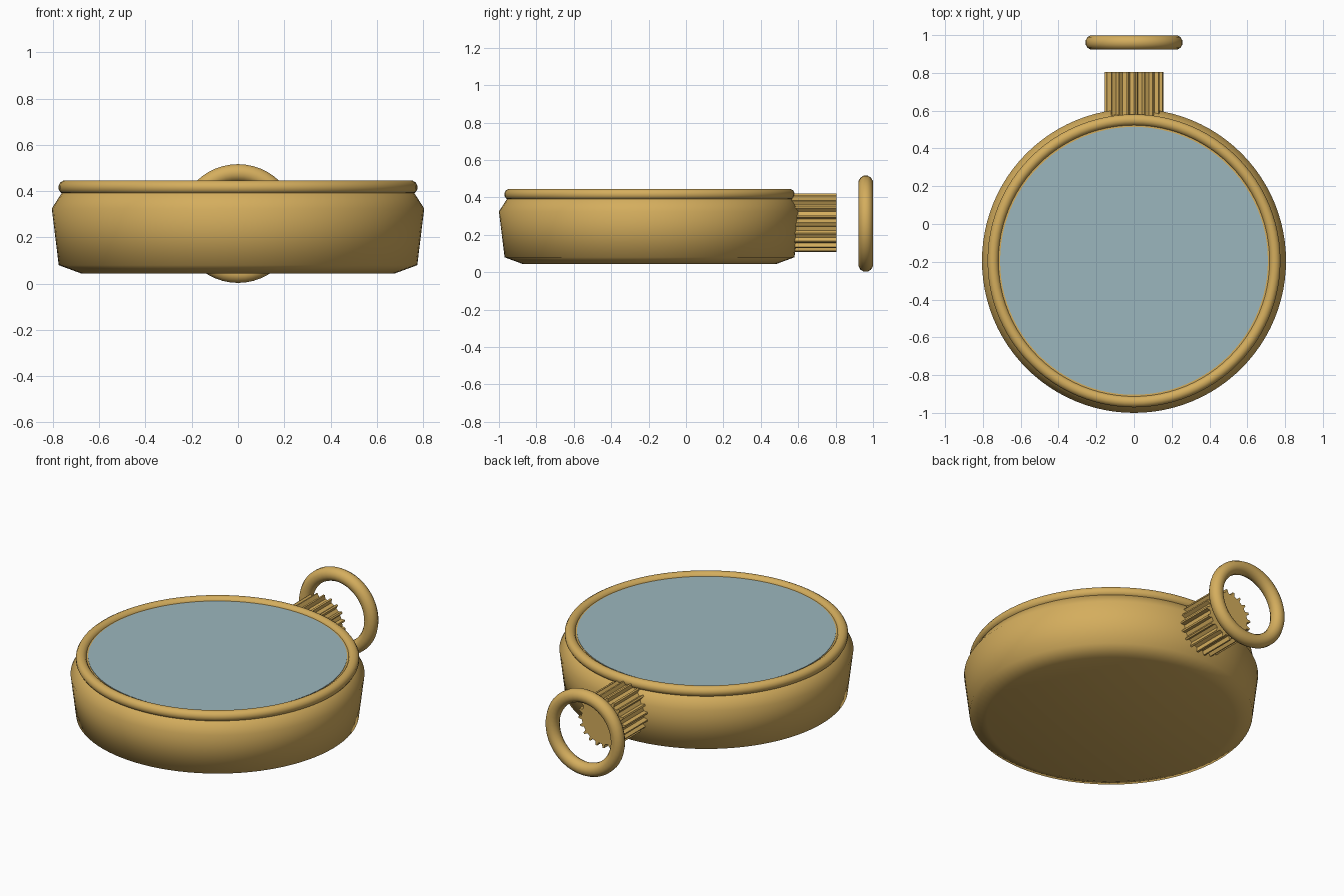
import bpy, bmesh, math
from mathutils import Matrix, Vector

if "Cube" in bpy.data.objects:
    bpy.data.objects.remove(bpy.data.objects["Cube"])

CY = -0.195  # centre of the case in y
SEG = 96


def material(name, rgb):
    m = bpy.data.materials.new(name)
    m.diffuse_color = (*rgb, 1)
    m.use_nodes = True
    m.node_tree.nodes["Principled BSDF"].inputs["Base Color"].default_value = m.diffuse_color
    return m


gold = material("gold", (0.66, 0.42, 0.11))
glass_blue = material("glass blue", (0.33, 0.47, 0.51))


def finish(name, bm, mat, angle=None):
    bmesh.ops.recalc_face_normals(bm, faces=bm.faces)
    me = bpy.data.meshes.new(name)
    bm.to_mesh(me)
    bm.free()
    ob = bpy.data.objects.new(name, me)
    bpy.context.collection.objects.link(ob)
    me.materials.append(mat)
    if angle:
        bpy.ops.object.select_all(action='DESELECT')
        ob.select_set(True)
        bpy.context.view_layer.objects.active = ob
        bpy.ops.object.shade_smooth_by_angle(angle=math.radians(angle))
    return ob


def lathe(name, profile, mat, matrix, seg=SEG, closed=False, angle=70):
    """Spin (radius, height) points about z, then place the result."""
    bm = bmesh.new()
    rings = []
    for r, z in profile:
        rings.append([bm.verts.new((r * math.cos(2 * math.pi * i / seg),
                                    r * math.sin(2 * math.pi * i / seg), z))
                      for i in range(seg)])
    pairs = list(zip(rings, rings[1:]))
    if closed:
        pairs.append((rings[-1], rings[0]))
    else:
        bm.faces.new(rings[0])
        bm.faces.new(rings[-1])
    for a, b in pairs:
        for i in range(seg):
            j = (i + 1) % seg
            bm.faces.new((a[i], a[j], b[j], b[i]))
    bm.transform(matrix)
    return finish(name, bm, mat, angle)


def circle(r, z, minor, n):
    return [(r + minor * math.cos(2 * math.pi * (k + 0.5) / n),
             z + minor * math.sin(2 * math.pi * (k + 0.5) / n)) for k in range(n)]


at_case = Matrix.Translation((0, CY, 0))
along_y = Matrix.Rotation(-math.pi / 2, 4, 'X')

# Case body
lathe("case", [(0.68, 0.045), (0.775, 0.08), (0.805, 0.325), (0.76, 0.395), (0.73, 0.41)],
      gold, at_case)

# Rounded bezel with a thin inner lip
lathe("bezel", circle(0.746, 0.4165, 0.0305, 12), gold, at_case, closed=True)
lathe("inner_lip", [(0.708, 0.40), (0.73, 0.40), (0.73, 0.427), (0.708, 0.427)],
      gold, at_case, closed=True, angle=30)

# Glass disc
lathe("glass", [(0.709, 0.405), (0.709, 0.43)], glass_blue, at_case, angle=30)

# Fluted crown: narrow teeth around a cylinder
bm = bmesh.new()
TEETH = 20
outline = []
for t in range(TEETH):
    for frac, r in ((0.0, 0.134), (0.5, 0.134), (0.65, 0.156), (0.85, 0.156)):
        a = 2 * math.pi * (t + frac) / TEETH
        outline.append(bm.verts.new((r * math.cos(a), 0.55, 0.265 + r * math.sin(a))))
base = bm.faces.new(outline)
ext = bmesh.ops.extrude_face_region(bm, geom=[base], use_keep_orig=True)
bmesh.ops.translate(bm, vec=Vector((0, 0.255, 0)),
                    verts=[v for v in ext["geom"] if isinstance(v, bmesh.types.BMVert)])
finish("crown", bm, gold, 25)

# Bow ring behind the crown
lathe("bow_ring", circle(0.2185, 0, 0.0395, 12), gold,
      Matrix.Translation((0, 0.961, 0.26)) @ along_y, seg=48, closed=True)
